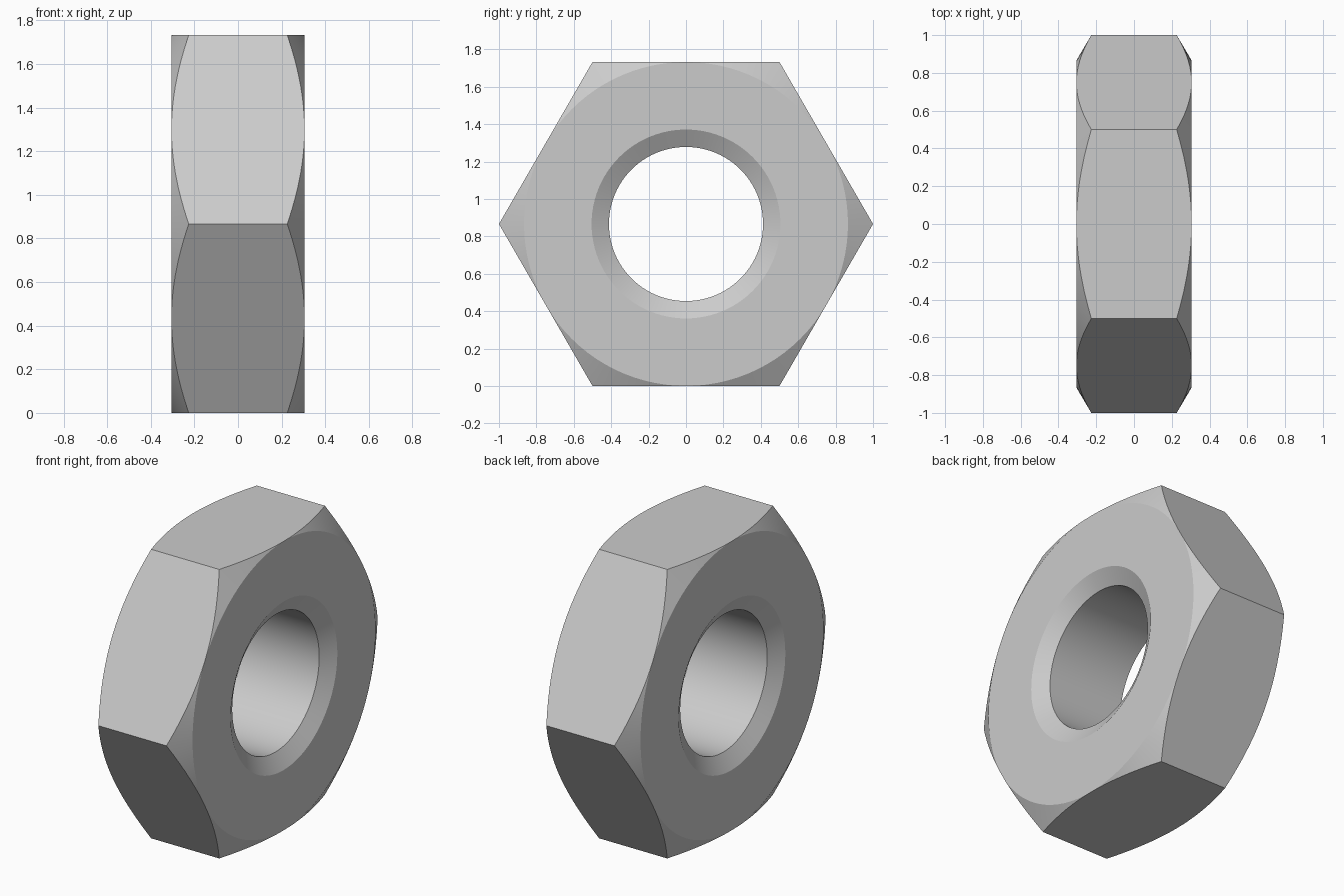
import bpy, bmesh, math

cube = bpy.data.objects.get("Cube")
if cube:
    bpy.data.objects.remove(cube)

SEGMENTS = 96
HALF_WIDTH = 0.305          # half thickness along x
APOTHEM = math.sqrt(3) / 2  # centre to flat side
BORE, SINK, SINK_DEPTH = 0.412, 0.505, 0.055
CHAMFER_SLOPE = 0.59

# Plain steel material
steel = bpy.data.materials.new("steel grey")
steel.use_nodes = True
colour = (0.6, 0.6, 0.6, 1)
steel.diffuse_color = colour
steel.node_tree.nodes["Principled BSDF"].inputs["Base Color"].default_value = colour


def half_section(angle):
    """Radius and distance from the middle, from bore to hexagon side."""
    from_flat = (angle + math.pi / 6) % (math.pi / 3) - math.pi / 6
    side = APOTHEM / math.cos(from_flat - math.copysign(math.pi / 6, from_flat))
    return [(BORE, HALF_WIDTH - SINK_DEPTH), (SINK, HALF_WIDTH), (APOTHEM, HALF_WIDTH),
            (side, HALF_WIDTH - (side - APOTHEM) * CHAMFER_SLOPE)]


# Closed section swept round the x axis, with the outer ring following a hexagon
bm = bmesh.new()
rings = []
for i in range(SEGMENTS):
    a = math.tau * i / SEGMENTS
    right = half_section(a)
    section = right + [(r, -x) for r, x in reversed(right)]
    rings.append([bm.verts.new((x, r * math.cos(a), APOTHEM + r * math.sin(a)))
                  for r, x in section])
for i, ring in enumerate(rings):
    following = rings[(i + 1) % SEGMENTS]
    for j in range(len(ring)):
        k = (j + 1) % len(ring)
        bm.faces.new((ring[j], ring[k], following[k], following[j]))

# The chamfer vanishes at the middle of each flat
bmesh.ops.remove_doubles(bm, verts=bm.verts, dist=0.0001)
bmesh.ops.recalc_face_normals(bm, faces=bm.faces)

mesh = bpy.data.meshes.new("hex_nut")
bm.to_mesh(mesh)
bm.free()
mesh.materials.append(steel)
nut = bpy.data.objects.new("hex_nut", mesh)
bpy.context.collection.objects.link(nut)

# Smooth bore, crisp edges
bpy.ops.object.select_all(action="DESELECT")
nut.select_set(True)
bpy.context.view_layer.objects.active = nut
bpy.ops.object.shade_smooth_by_angle(angle=math.radians(25))
